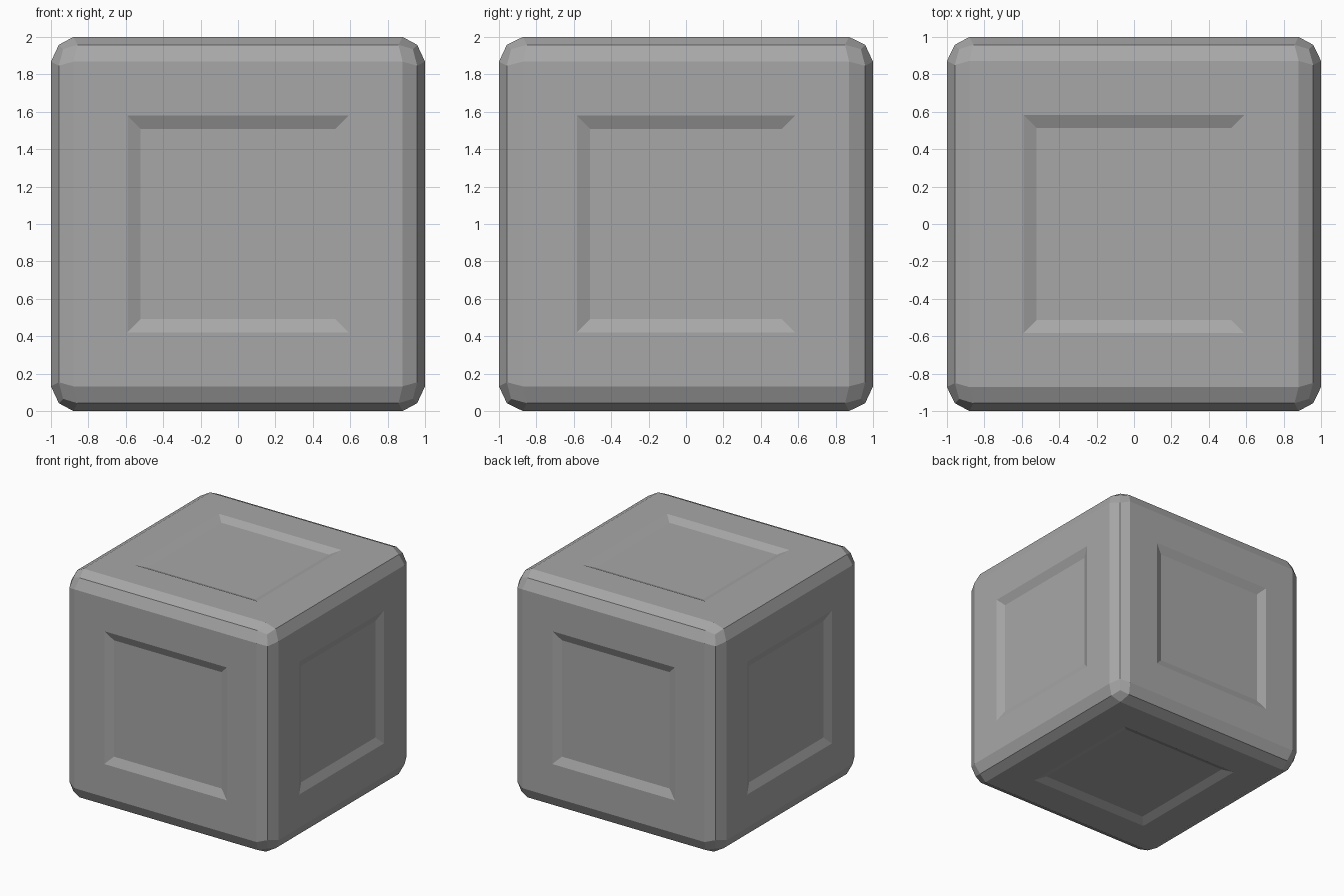
import bpy
import bmesh
from math import copysign
from mathutils import Matrix

if "Cube" in bpy.data.objects:
    bpy.data.objects.remove(bpy.data.objects["Cube"])

FLAT = (0.88, 0.872, 0.868)   # half-width of the flat sides on x, y, z
MID = 0.958                   # middle crease of the rounded edges

# Cube body with two-step rounded edges
bm = bmesh.new()
bmesh.ops.create_cube(bm, size=2.0)
bmesh.ops.bevel(bm, geom=bm.edges[:], offset=0.126, offset_type='OFFSET',
                segments=2, profile=0.5, affect='EDGES')

# Fine-tune the edge profile and blunt the corners
for v in bm.verts:
    raised = [abs(c) > 0.9 for c in v.co]
    on_side = max(abs(c) for c in v.co) > 0.99
    for i in range(3):
        if sum(raised) == 3:
            size = 0.935                  # corner tip
        elif on_side:
            size = 1.0 if raised[i] else FLAT[i]
        else:
            size = MID if raised[i] else FLAT[i] - 0.022
        v.co[i] = copysign(size, v.co[i])

# Shallow sloped recess in the middle of all six sides
sides = [f for f in bm.faces if f.calc_area() > 1.0]
bmesh.ops.inset_individual(bm, faces=sides, thickness=0.288, use_even_offset=True)
bmesh.ops.inset_individual(bm, faces=sides, thickness=0.072, depth=-0.031,
                           use_even_offset=True)
bmesh.ops.recalc_face_normals(bm, faces=bm.faces[:])
bmesh.ops.transform(bm, matrix=Matrix.Translation((0, 0, 1)), verts=bm.verts[:])

mesh = bpy.data.meshes.new("panelled_cube")
bm.to_mesh(mesh)
bm.free()
cube = bpy.data.objects.new("panelled_cube", mesh)
bpy.context.collection.objects.link(cube)

# Mid grey surface
grey = bpy.data.materials.new("mid_grey")
grey.diffuse_color = (0.39, 0.39, 0.39, 1)
grey.use_nodes = True
grey.node_tree.nodes["Principled BSDF"].inputs["Base Color"].default_value = grey.diffuse_color
mesh.materials.append(grey)
